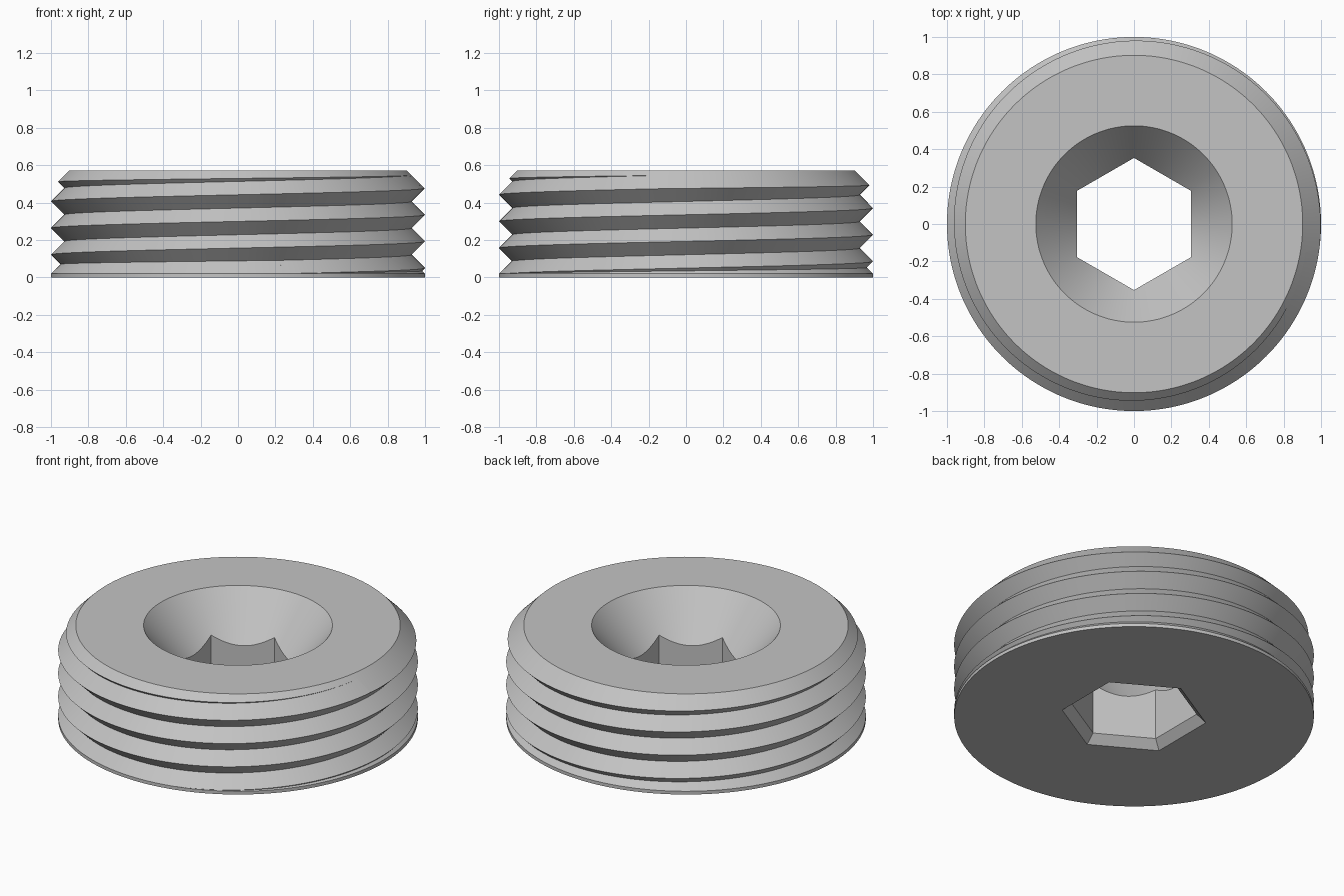
import bpy, bmesh
from math import sin, cos, tau, pi

cube = bpy.data.objects.get("Cube")
if cube:
    bpy.data.objects.remove(cube)

SEGMENTS = 192
HEIGHT = 0.572
FLANGE = 0.02        # straight band at the bottom
TOP_RADIUS = 0.902   # where the top bevel starts
PITCH = 0.1425
CREST = 0.05         # height of the first crest at angle zero
SINK_RADIUS = 0.525  # countersink rim
SINK_SLOPE = 1.22
HEX_FLAT = 0.306     # centre to flat of the socket


def thread_points(angle):
    """Outer profile at one angle: a 45 degree V thread between two cones."""
    start = CREST + PITCH * angle / tau
    cone_end = TOP_RADIUS + HEIGHT - 1      # height where the bevel reaches radius 1
    first = start + PITCH * -((start - FLANGE) // PITCH)
    if first < FLANGE:
        first += PITCH
    last = start
    while last <= cone_end:
        last += PITCH
    low, high = (first + FLANGE) / 2, (last + cone_end) / 2
    points = []
    for k in range(-4, 11):
        z = min(max(start + k * PITCH / 2, low), high)
        offset = (z - start) % PITCH
        points.append((1 - min(offset, PITCH - offset), z))
    return points


def socket_points(angle):
    """Countersink and hexagon socket with a bevelled lower mouth."""
    r = HEX_FLAT / cos((angle + pi / 6) % (pi / 3) - pi / 6)
    return [(SINK_RADIUS, HEIGHT),
            (r, HEIGHT - SINK_SLOPE * (SINK_RADIUS - r)),
            (r, 0.05), (r * 1.147, 0)]


# Threaded plug, swept as a closed profile around the axis
bm = bmesh.new()
columns = []
for i in range(SEGMENTS + 1):
    a = tau * i / SEGMENTS
    profile = [(1, 0), (1, FLANGE)] + thread_points(a)
    profile += [(TOP_RADIUS, HEIGHT)] + socket_points(a)
    columns.append([bm.verts.new((r * cos(a), r * sin(a), z)) for r, z in profile])
for left, right in zip(columns, columns[1:]):
    n = len(left)
    for j in range(n):
        k = (j + 1) % n
        bm.faces.new((left[j], right[j], right[k], left[k]))
bmesh.ops.remove_doubles(bm, verts=bm.verts, dist=0.0001)
bmesh.ops.recalc_face_normals(bm, faces=bm.faces)

mesh = bpy.data.meshes.new("threaded_plug")
bm.to_mesh(mesh)
bm.free()
plug = bpy.data.objects.new("threaded_plug", mesh)
bpy.context.collection.objects.link(plug)

# Plain grey metal
grey = bpy.data.materials.new("light_grey")
grey.use_nodes = True
colour = (0.55, 0.55, 0.55, 1)
grey.diffuse_color = colour
grey.node_tree.nodes["Principled BSDF"].inputs["Base Color"].default_value = colour
mesh.materials.append(grey)

# Smooth shading with crisp thread and socket edges
for other in bpy.context.selected_objects:
    other.select_set(False)
plug.select_set(True)
bpy.context.view_layer.objects.active = plug
bpy.ops.object.shade_smooth_by_angle(angle=pi / 6)
